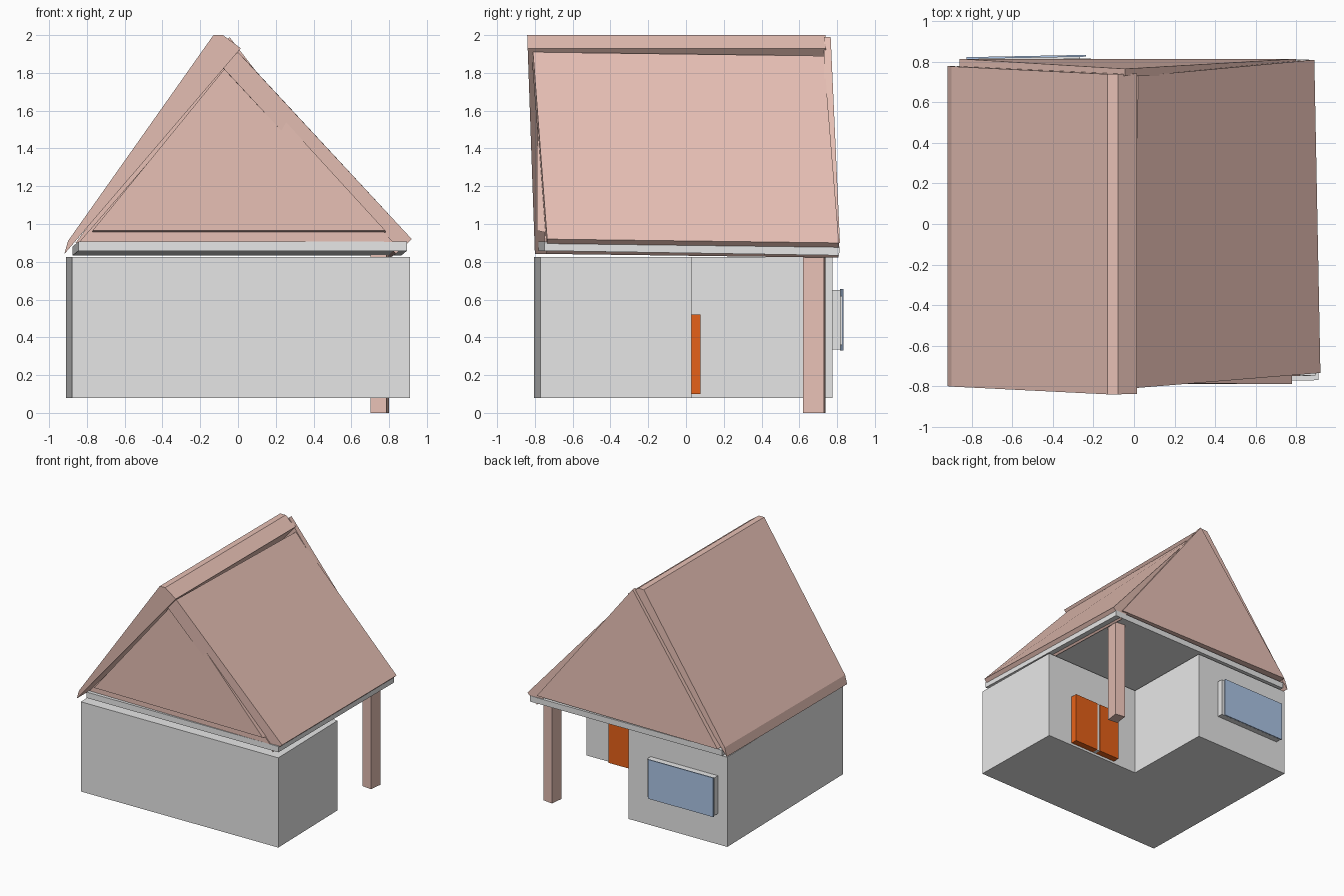
import bpy, bmesh
from math import radians
from mathutils import Matrix, Vector

cube = bpy.data.objects.get("Cube")
if cube:
    bpy.data.objects.remove(cube, do_unlink=True)


def material(name, rgb):
    m = bpy.data.materials.new(name)
    m.use_nodes = True
    m.diffuse_color = (*rgb, 1)
    m.node_tree.nodes["Principled BSDF"].inputs["Base Color"].default_value = (*rgb, 1)
    return m


PLASTER = material("grey plaster", (0.8, 0.8, 0.8))
CLAY = material("salmon clay", (0.85, 0.56, 0.49))
ORANGE = material("orange door paint", (0.87, 0.13, 0.01))
BLUE = material("blue glass", (0.43, 0.58, 0.82))
YAW = Matrix.Rotation(radians(1.1), 4, "Z")   # the whole hut stands slightly askew


def loft(name, first, last, mat, matrix=Matrix()):
    """Closed solid between two matching outlines."""
    bm = bmesh.new()
    a = [bm.verts.new(p) for p in first]
    b = [bm.verts.new(p) for p in last]
    bm.faces.new(a)
    bm.faces.new(b[::-1])
    for i in range(len(a)):
        j = (i + 1) % len(a)
        bm.faces.new((a[j], a[i], b[i], b[j]))
    bmesh.ops.transform(bm, matrix=matrix, verts=bm.verts)
    bmesh.ops.recalc_face_normals(bm, faces=bm.faces)
    mesh = bpy.data.meshes.new(name)
    bm.to_mesh(mesh)
    bm.free()
    mesh.materials.append(mat)
    ob = bpy.data.objects.new(name, mesh)
    bpy.context.collection.objects.link(ob)
    return ob


def box(name, x, y, z, mat, matrix=YAW):
    outline = [(x[0], y[0]), (x[1], y[0]), (x[1], y[1]), (x[0], y[1])]
    return loft(name, [(*p, z[0]) for p in outline], [(*p, z[1]) for p in outline], mat, matrix)


def gable(name, profile, front, back, mat):
    """Profile in x and z, with end planes given as functions of height."""
    return loft(name, [(x, front(z), z) for x, z in profile],
                [(x, back(z), z) for x, z in profile], mat)


# L-shaped walls leaving an open porch at the back corner
plan = [(-0.895, -0.788), (0.895, -0.788), (0.895, 0.012),
        (0, 0.012), (0, 0.775), (-0.895, 0.775)]
loft("walls", [(x, y, 0.08) for x, y in plan], [(x, y, 0.825) for x, y in plan], PLASTER, YAW)

# Ceiling slab, tipped up slightly towards the front
tilt = Matrix.Translation((0.01, 0.01, 0.868)) @ YAW @ Matrix.Rotation(radians(-0.9), 4, "X")
box("ceiling_slab", (-0.87, 0.87), (-0.775, 0.785), (-0.022, 0.026), PLASTER, tilt)

# Double door in the porch
for side, x in (("left", (0.44, 0.66)), ("right", (0.22, 0.41))):
    box(side + "_door", x, (0.0, 0.065), (0.1, 0.52), ORANGE)
box("door_mullion", (0.41, 0.44), (0.0, 0.06), (0.1, 0.52), PLASTER)

# Back window
box("window_frame", (-0.81, -0.2), (0.77, 0.822), (0.335, 0.65), PLASTER)
box("window_glass", (-0.81, -0.22), (0.83, 0.839), (0.33, 0.655), BLUE)
box("window_core", (-0.78, -0.25), (0.82, 0.831), (0.36, 0.62), PLASTER)

# Porch post
turn = Matrix.Translation((0.75, 0.68, 0)) @ Matrix.Rotation(radians(-7), 4, "Z")
box("porch_post", (-0.043, 0.043), (-0.055, 0.055), (0, 0.85), CLAY, turn)

# Wedge-shaped roof side that carries the ridge
gable("roof_ridge_side", [(-0.92, 0.84), (-0.9, 0.91), (-0.13, 2.0), (-0.08, 2.0), (0.015, 1.93)],
      lambda z: -0.8 - 0.035 * (z - 0.84), lambda z: 0.78 - 0.035 * (z - 0.84), CLAY)

# Skewed slab on the other side
outer = [Vector(p) for p in ((0.92, -0.735, 0.92), (0.89, 0.81, 0.9),
                             (0.02, 0.73, 1.89), (0.0, -0.81, 1.91))]
normal = (outer[1] - outer[0]).cross(outer[3] - outer[0]).normalized()
loft("roof_porch_side", outer, [p - normal * 0.115 for p in outer], CLAY)

# Attic body and gable plates
gable("attic", [(-0.84, 0.905), (0.82, 0.905), (-0.03, 1.84)],
      lambda z: -0.75, lambda z: 0.74, CLAY)
loft("front_gable", [(-0.77, -0.79, 0.965), (0.78, -0.79, 0.965), (-0.04, -0.785, 1.86)],
     [(-0.77, -0.72, 0.95), (0.78, -0.72, 0.95), (-0.04, -0.72, 1.86)], CLAY)
gable("back_gable", [(-0.86, 0.9), (0.8, 0.9), (-0.045, 1.99)],
      lambda z: 0.73, lambda z: 0.815 - 0.045 * (z - 0.9), CLAY)
